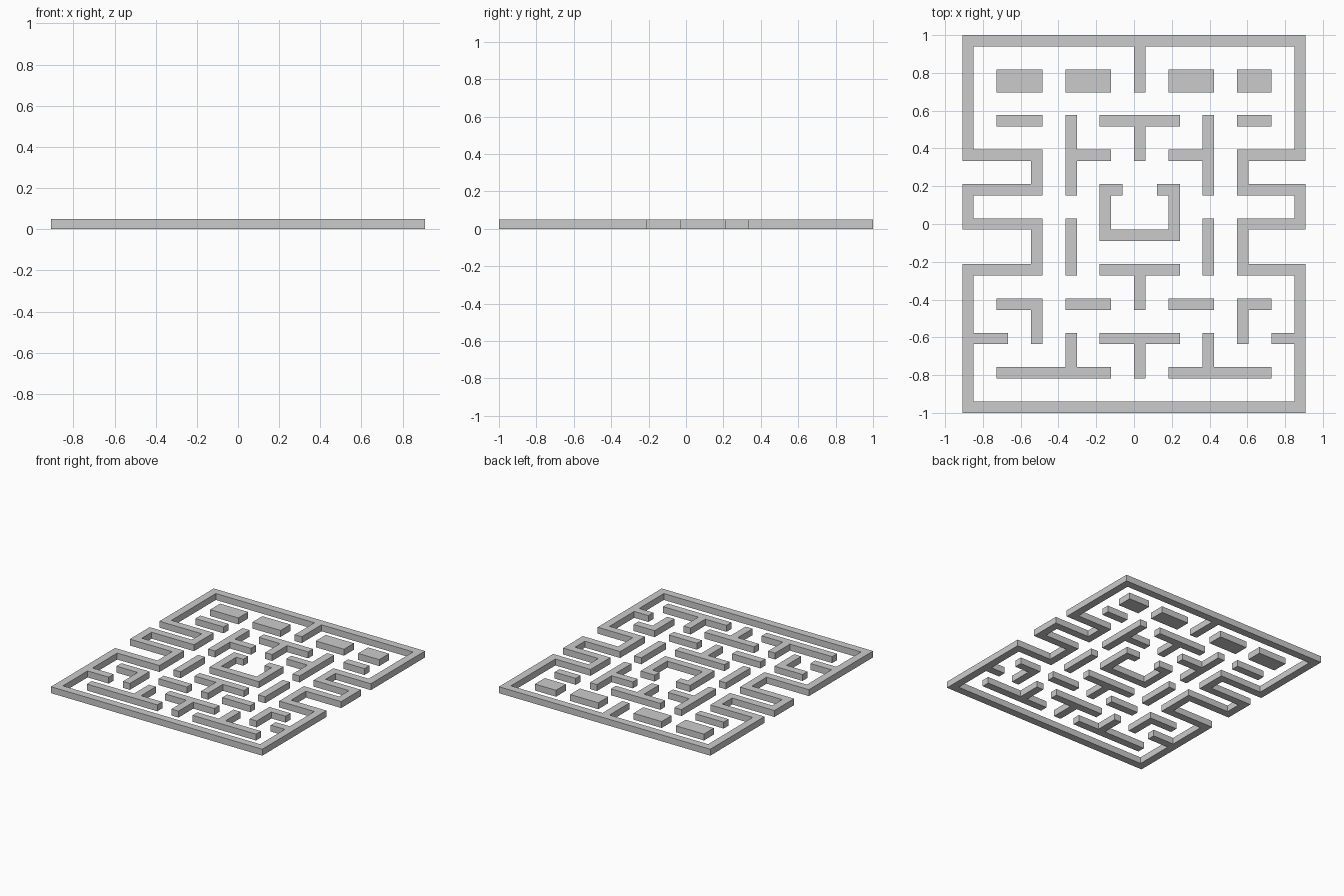
import bpy, bmesh, math

if "Cube" in bpy.data.objects:
    bpy.data.objects.remove(bpy.data.objects["Cube"])

U = 2 / 33      # wall thickness = one grid cell
H = 0.05        # wall height


def wall(name, *rects):
    """Merge cell rectangles (x0, x1, row0, row1; rows count down from the back) into one solid."""
    cells = {(x, r) for x0, x1, r0, r1 in rects
             for x in range(x0, x1) for r in range(r0, r1)}
    bm = bmesh.new()
    for x, r in sorted(cells):
        pts = [(x, r + 1), (x + 1, r + 1), (x + 1, r), (x, r)]
        bm.faces.new([bm.verts.new((a * U, 1 - b * U, 0)) for a, b in pts])
    bmesh.ops.remove_doubles(bm, verts=bm.verts[:], dist=1e-4)
    ext = bmesh.ops.extrude_face_region(bm, geom=bm.faces[:], use_keep_orig=True)
    for v in ext["geom"]:
        if isinstance(v, bmesh.types.BMVert):
            v.co.z = H
    bmesh.ops.recalc_face_normals(bm, faces=bm.faces[:])
    bmesh.ops.dissolve_limit(bm, angle_limit=math.radians(1),
                             verts=bm.verts[:], edges=bm.edges[:])
    me = bpy.data.meshes.new(name)
    bm.to_mesh(me)
    bm.free()
    ob = bpy.data.objects.new(name, me)
    bpy.context.collection.objects.link(ob)
    return ob


# Outer boundary with the side pockets and attached stubs
outer = [(-15, 15, 0, 1), (-15, 15, 32, 33), (0, 1, 0, 5),
         (-15, -11, 26, 27), (12, 15, 26, 27)]
for side in (-15, 14):
    outer += [(side, side + 1, a, b) for a, b in ((0, 11), (13, 17), (20, 33))]
for x0, x1 in ((-15, -8), (9, 15)):
    outer += [(x0, x1, r, r + 1) for r in (10, 13, 16, 20)]
for x in (-9, 9):
    outer += [(x, x + 1, 10, 14), (x, x + 1, 16, 21)]
wall("outer_wall", *outer)

# Thick blocks along the back
for i, (a, b) in enumerate(((-12, -8), (-6, -2), (3, 7), (9, 12))):
    wall(f"back_block_{i}", (a, b, 3, 5))

# Centre T walls
for i, r in enumerate((7, 20, 26)):
    wall(f"centre_t_wall_{i}", (-3, 4, r, r + 1), (0, 1, r, r + 4))

# Centre pen, open at the back
wall("centre_pen", (-3, -2, 13, 18), (3, 4, 13, 18), (-3, 4, 17, 18),
     (-3, -1, 13, 14), (2, 4, 13, 14))

# Side walls: upright column x, inner arm, outer bar, hook column, long foot
for side, x, arm, bar, hook, foot in (
        ("left", -6, (-6, -2), (-12, -8), -9, (-12, -2)),
        ("right", 6, (3, 7), (9, 12), 9, (3, 12))):
    wall(f"{side}_bar", (*bar, 7, 8))
    wall(f"{side}_sideways_t", (x, x + 1, 7, 14), (*arm, 10, 11))
    wall(f"{side}_upright", (x, x + 1, 16, 21))
    wall(f"{side}_inner_bar", (*arm, 23, 24))
    wall(f"{side}_hook", (*bar, 23, 24), (hook, hook + 1, 23, 27))
    wall(f"{side}_front_t", (*foot, 29, 30), (x, x + 1, 26, 30))
